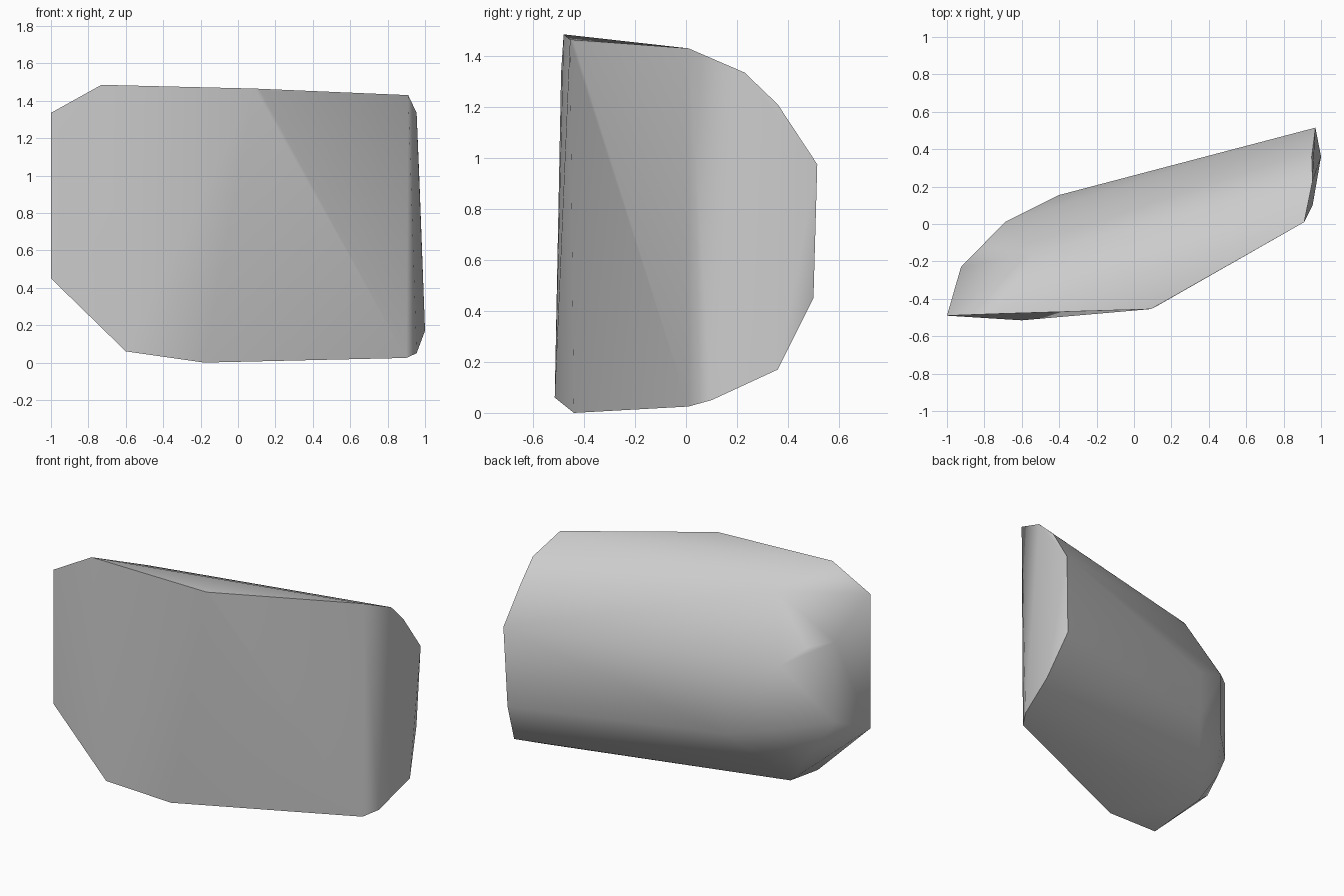
import bpy
import bmesh
import math
from mathutils import Vector

default_cube = bpy.data.objects.get("Cube")
if default_cube:
    bpy.data.objects.remove(default_cube, do_unlink=True)


def make_material(name, grey):
    """Create one flat colour for the viewport and for renders."""
    material = bpy.data.materials.new(name)
    material.use_nodes = True
    colour = (grey, grey, grey, 1)
    material.diffuse_color = colour
    shader = next(node for node in material.node_tree.nodes
                  if node.type == "BSDF_PRINCIPLED")
    shader.inputs["Base Color"].default_value = colour
    return material


def make_hull(name, outlines, material, sharp_degrees):
    """Wrap a tight convex skin around several corner outlines."""
    shape = bmesh.new()
    for outline in outlines:
        for corner in outline:
            shape.verts.new(Vector(corner))
    bmesh.ops.convex_hull(shape, input=shape.verts[:])

    # Remove corners that fall inside the skin
    loose = [vert for vert in shape.verts if not vert.link_faces]
    bmesh.ops.delete(shape, geom=loose, context="VERTS")
    bmesh.ops.recalc_face_normals(shape, faces=shape.faces[:])

    mesh = bpy.data.meshes.new(name)
    shape.to_mesh(mesh)
    shape.free()
    mesh.materials.append(material)
    hull = bpy.data.objects.new(name, mesh)
    bpy.context.collection.objects.link(hull)

    # Soft rounded flanks with crisp edges at the broken rims
    bpy.ops.object.select_all(action="DESELECT")
    hull.select_set(True)
    bpy.context.view_layer.objects.active = hull
    bpy.ops.object.shade_smooth_by_angle(angle=math.radians(sharp_degrees))

    # Let the broad faces dominate the soft shading
    weighting = hull.modifiers.new("broad_face_shading", "WEIGHTED_NORMAL")
    weighting.keep_sharp = True
    return hull


# Broad front face of the stone
front_face = [
    (-1, -.49, 1.335), (-.73, -.48, 1.485), (.09, -.455, 1.465),
    (.12, -.44, 1.455), (-.18, -.44, 0), (-.6, -.515, .06), (-1, -.49, .45),
]

# Blunt end on the left side
left_end = [
    (.91, .01, 1.43), (.955, .23, 1.335), (.95, .36, 1.21),
    (.97, .515, .975), (.95, .5, .45), (1, .36, .17),
    (.955, .1, .05), (.9, .01, .025),
]

# Sloping crown behind the front rim
crown = [(-.54, -.16, 1.36)]

# Tapered shoulder that closes the back, upper then lower corners
back_shoulder = [
    (-.925, -.23, 1.1), (-.8, -.12, 1.07), (-.69, .01, .97),
    (-.4, .155, .82),
    (-.4, .155, .5), (-.69, .01, .55), (-.82, -.175, .39),
    (-.925, -.23, .57), (-.65, -.16, .14),
]

stone_grey = make_material("stone grey", .6)
make_hull("stone_boulder", (front_face, left_end, crown, back_shoulder),
          stone_grey, sharp_degrees=55)
